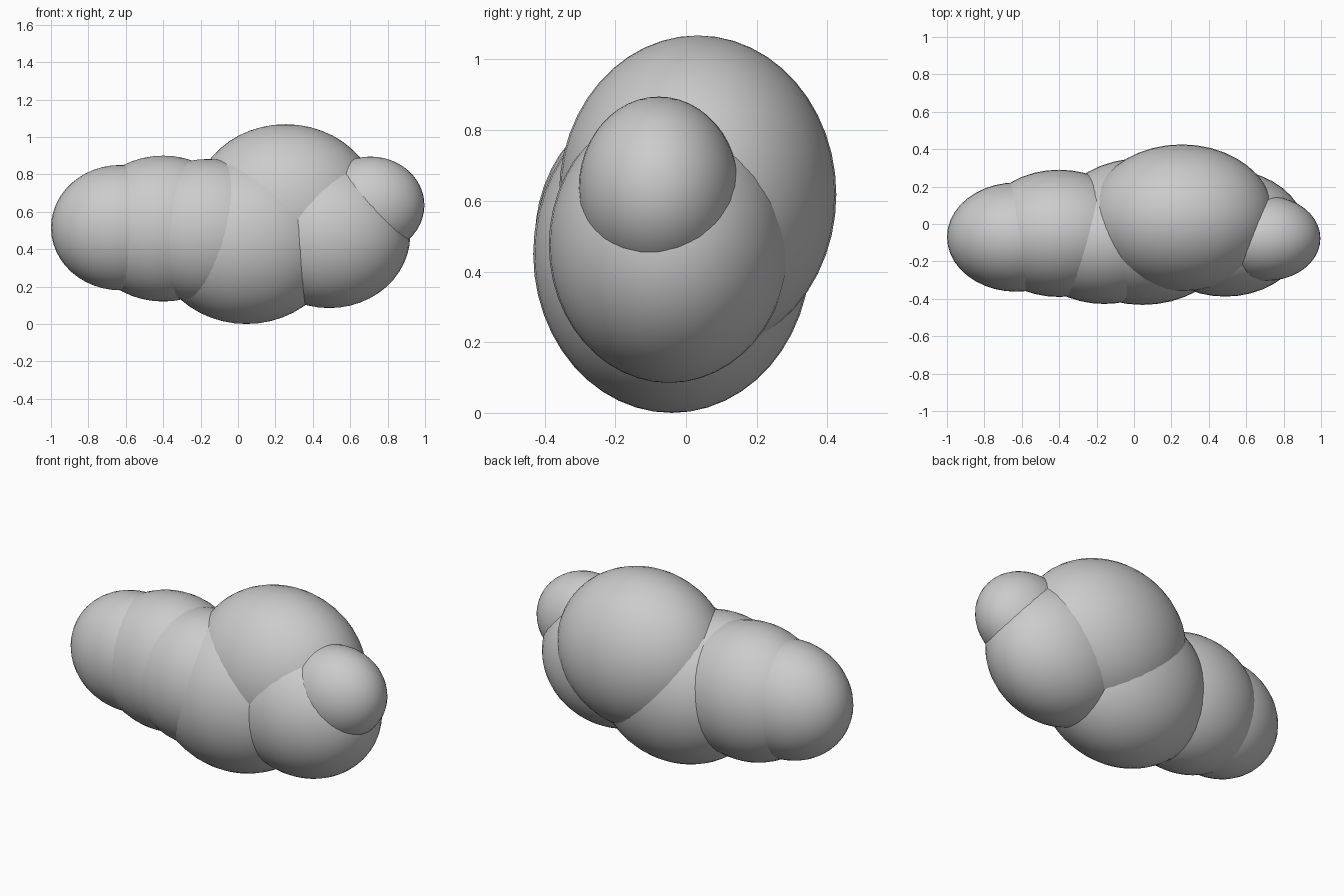
import bpy

cube = bpy.data.objects.get("Cube")
if cube:
    bpy.data.objects.remove(cube, do_unlink=True)

# Single soft grey for the whole cloud
GREY = (0.6, 0.6, 0.6, 1.0)
mat = bpy.data.materials.new("cloud_grey")
mat.use_nodes = True
mat.diffuse_color = GREY
mat.node_tree.nodes["Principled BSDF"].inputs["Base Color"].default_value = GREY

# Every puff shares these proportions, scaled by its half-height
STRETCH_X, STRETCH_Y = 1.11, 0.872


def puff(name, center, size):
    """Add one smooth ellipsoid puff."""
    bpy.ops.mesh.primitive_uv_sphere_add(segments=40, ring_count=24, radius=1, location=center)
    obj = bpy.context.object
    obj.name = name
    obj.scale = (size * STRETCH_X, size * STRETCH_Y, size)
    bpy.ops.object.transform_apply(location=False, rotation=False, scale=True)
    obj.data.materials.append(mat)
    bpy.ops.object.shade_smooth()


# Puffs from the right end of the cloud to its left end
puff("right_end_puff", (-0.628, -0.07, 0.515), 0.335)
puff("right_puff", (-0.40, -0.05, 0.51), 0.39)
puff("front_puff", (-0.16, -0.09, 0.495), 0.387)
puff("bottom_puff", (0.045, -0.04, 0.45), 0.45)
puff("top_puff", (0.255, 0.033, 0.618), 0.45)
puff("left_puff", (0.488, -0.048, 0.475), 0.39)
puff("left_end_puff", (0.708, -0.077, 0.635), 0.26)
